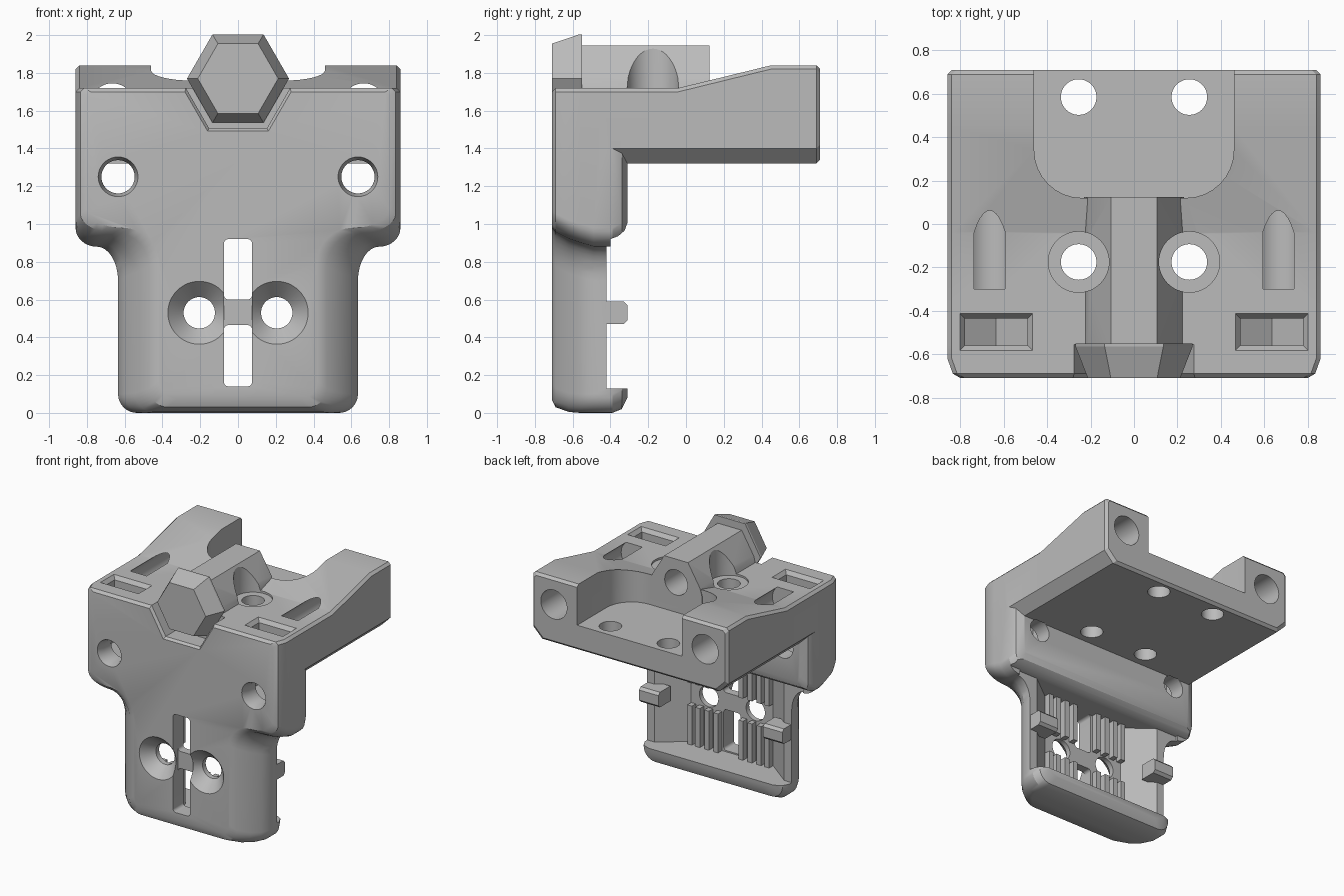
import bpy, bmesh
from math import cos, sin, radians

cube = bpy.data.objects.get("Cube")
if cube:
    bpy.data.objects.remove(cube, do_unlink=True)

grey = bpy.data.materials.new("plain grey")
grey.use_nodes = True
grey.diffuse_color = (0.5, 0.5, 0.5, 1)
grey.node_tree.nodes["Principled BSDF"].inputs["Base Color"].default_value = (0.5, 0.5, 0.5, 1)


# ---- helpers ----
def loft(name, sections):
    """Skin equal-length rings of points and cap both ends."""
    bm = bmesh.new()
    rings = [[bm.verts.new(p) for p in s] for s in sections]
    n = len(rings[0])
    for a, b in zip(rings, rings[1:]):
        for i in range(n):
            j = (i + 1) % n
            bm.faces.new((a[i], a[j], b[j], b[i]))
    bm.faces.new(rings[0])
    bm.faces.new(rings[-1])
    bmesh.ops.recalc_face_normals(bm, faces=bm.faces)
    mesh = bpy.data.meshes.new(name)
    bm.to_mesh(mesh)
    bm.free()
    mesh.materials.append(grey)
    obj = bpy.data.objects.new(name, mesh)
    bpy.context.collection.objects.link(obj)
    return obj


def place(pts, axis, t):
    order = {"x": lambda u, v: (t, u, v), "y": lambda u, v: (u, t, v), "z": lambda u, v: (u, v, t)}
    return [order[axis](u, v) for u, v in pts]


def prism(name, pts, axis, t0, t1):
    return loft(name, [place(pts, axis, t0), place(pts, axis, t1)])


def arc(cx, cy, rx, ry, a0, a1, n=8):
    angles = [radians(a0 + (a1 - a0) * i / n) for i in range(n + 1)]
    return [(cx + rx * cos(a), cy + ry * sin(a)) for a in angles]


def turned(name, axis, cx, cy, steps, n=48):
    """Round or n-sided shape from (position, radius) steps along an axis."""
    return loft(name, [place(arc(cx, cy, r, r, 0, 360, n)[:-1], axis, t) for t, r in steps])


def round_rect(x0, x1, y0, y1, r):
    return (arc(x1 - r, y0 + r, r, r, -90, 0) + arc(x1 - r, y1 - r, r, r, 0, 90)
            + arc(x0 + r, y1 - r, r, r, 90, 180) + arc(x0 + r, y0 + r, r, r, 180, 270))


def rect(x0, x1, y0, y1):
    return [(x0, y0), (x1, y0), (x1, y1), (x0, y1)]


def mirrored(pts):
    return pts + [(-x, z) for x, z in reversed(pts)]


def combine(obj, tool, operation="DIFFERENCE"):
    mod = obj.modifiers.new("combine", "BOOLEAN")
    mod.operation, mod.solver, mod.object = operation, "EXACT", tool
    bpy.context.view_layer.objects.active = obj
    bpy.ops.object.modifier_apply(modifier=mod.name)
    bpy.data.objects.remove(tool, do_unlink=True)


# ---- upright plate: narrow below, wide shoulders above, softened edges ----
def plate_outline(low, wide, base, lift, top):
    mid, r = (low + wide) / 2, 0.1
    return mirrored(
        arc(low - r, base + r, r, r, -90, 0)
        + arc(mid, 0.7 + lift, mid - low, 0.18, 180, 90)[:-1]
        + arc(mid, 0.98 + lift, wide - mid, 0.1, -90, 0)
        + [(wide, top - 0.02), (wide - 0.02, top)])


layers = [(-0.71, 0.42, 0.80, 0.07, 0.10, 1.70), (-0.69, 0.47, 0.835, 0.03, 0.075, 1.72),
          (-0.62, 0.545, 0.86, 0.005, 0.04, 1.72), (-0.56, 0.60, 0.86, 0, 0.02, 1.72),
          (-0.49, 0.635, 0.86, 0, 0, 1.72), (-0.39, 0.635, 0.86, 0, 0, 1.72),
          (-0.34, 0.61, 0.835, 0.02, 0.025, 1.5), (-0.31, 0.56, 0.78, 0.08, 0.08, 1.5)]
body = loft("carriage_body", [place(plate_outline(*p), "y", y) for y, *p in layers])


# ---- rear shelf with a rising top ----
def shelf_outline(top, inset):
    w, b = 0.86 - inset, 1.32 + inset
    return mirrored([(w - 0.08, b), (w, b + 0.08), (w, top - 0.02), (w - 0.02, top)])


shelf = [(-0.45, 1.72, 0), (-0.04, 1.72, 0), (0.45, 1.84, 0), (0.69, 1.84, 0), (0.71, 1.82, 0.02)]
combine(body, loft("shelf", [place(shelf_outline(t, i), "y", y) for y, t, i in shelf]), "UNION")
combine(body, prism("notch", round_rect(-0.46, 0.46, 0.12, 1.2, 0.22), "z", 1.52, 2.2))

# ---- six-sided ridge along the top ----
ridge = mirrored([(0.23, 1.6), (0.23, 1.70), (0.21, 1.77), (0.105, 1.945)])
combine(body, prism("ridge", ridge, "y", -0.6, 0.125), "UNION")
combine(body, turned("ridge_bore", "y", 0, 1.76, [(-0.45, 0.1), (0.3, 0.1)]))
combine(body, turned("head_pocket", "y", 0, 1.77,
                     [(-0.75, 0.355), (-0.69, 0.305), (-0.555, 0.305)], 6))

# ---- hollow back of the plate ----
hollow = mirrored([(0.36, -0.58), (0.57, -0.42), (0.75, -0.42), (0.75, -0.2)])
combine(body, prism("hollow", hollow, "z", 0.13, 0.92))
under = [(-0.40, 0.8), (-0.40, 0.92), (-0.36, 0.935), (-0.325, 0.965), (-0.305, 1.02),
         (-0.2, 1.02), (-0.2, 0.8)]
combine(body, prism("rounded_underside", under, "x", -1, 1))

# ---- centre slots and the recessed bar between them ----
for z0, z1 in ((0.14, 0.465), (0.6, 0.92)):
    combine(body, prism("slot", round_rect(-0.075, 0.075, z0, z1, 0.025), "y", -0.8, -0.5))
combine(body, prism("bar_recess", rect(-0.075, 0.075, 0.4, 0.66), "y", -0.8, -0.645))

# ---- holes and pockets on both sides ----
for s in (-1, 1):
    combine(body, turned("countersunk_hole", "y", s * 0.205, 0.53,
                         [(-0.73, 0.185), (-0.62, 0.083), (-0.4, 0.083)]))
    combine(body, turned("front_hole", "y", s * 0.635, 1.25,
                         [(-0.72, 0.108), (-0.65, 0.088), (-0.3, 0.088)]))
    combine(body, turned("rod_hole", "y", s * 0.665, 1.63, [(-0.3, 0.115), (0.8, 0.115)]))
    combine(body, turned("shelf_rear_hole", "z", s * 0.255, 0.585, [(1.2, 0.082), (1.8, 0.082)]))
    combine(body, turned("shelf_front_hole", "z", s * 0.255, -0.175, [(1.2, 0.082), (1.9, 0.082)]))
    combine(body, turned("screw_seat", "z", s * 0.255, -0.175, [(1.705, 0.14), (2.2, 0.14)]))
    nut = [(s * x, z) for x, z in [(0.49, 1.8), (0.78, 1.8), (0.78, 1.2), (0.635, 1.1), (0.49, 1.2)]]
    combine(body, prism("nut_pocket", nut, "y", -0.56, -0.435))
    x0, x1 = sorted((s * 0.48, s * 0.79))
    combine(body, loft("nut_mouth", [
        place(rect(x0 + 0.01, x1 - 0.01, -0.56, -0.435), "z", 1.69),
        place(rect(x0 - 0.02, x1 + 0.02, -0.59, -0.405), "z", 1.73)]))

# ---- tapered six-sided head in the front pocket ----
turned("hex_head", "y", 0, 1.77, [(-0.71, 0.213), (-0.565, 0.27), (-0.55, 0.27)], 6)

# ---- clip tabs and gripping ribs on the back ----
tab = [(-0.46, 0.47), (-0.33, 0.47), (-0.31, 0.49), (-0.31, 0.57), (-0.33, 0.59), (-0.46, 0.59)]
for s, side in ((-1, "right"), (1, "left")):
    prism(side + "_tab", tab, "x", s * 0.46, s * 0.63)
    for x in (0.11, 0.19, 0.27, 0.34):
        for z0, z1 in ((0.12, 0.44), (0.62, 0.93)):
            prism(side + "_rib", rect(s * x - 0.02, s * x + 0.02, z0, z1), "y", -0.6, -0.53)

# ---- smooth the rounded edges of the body ----
bpy.ops.object.select_all(action="DESELECT")
body.select_set(True)
bpy.context.view_layer.objects.active = body
bpy.ops.object.shade_smooth_by_angle(angle=radians(28))
